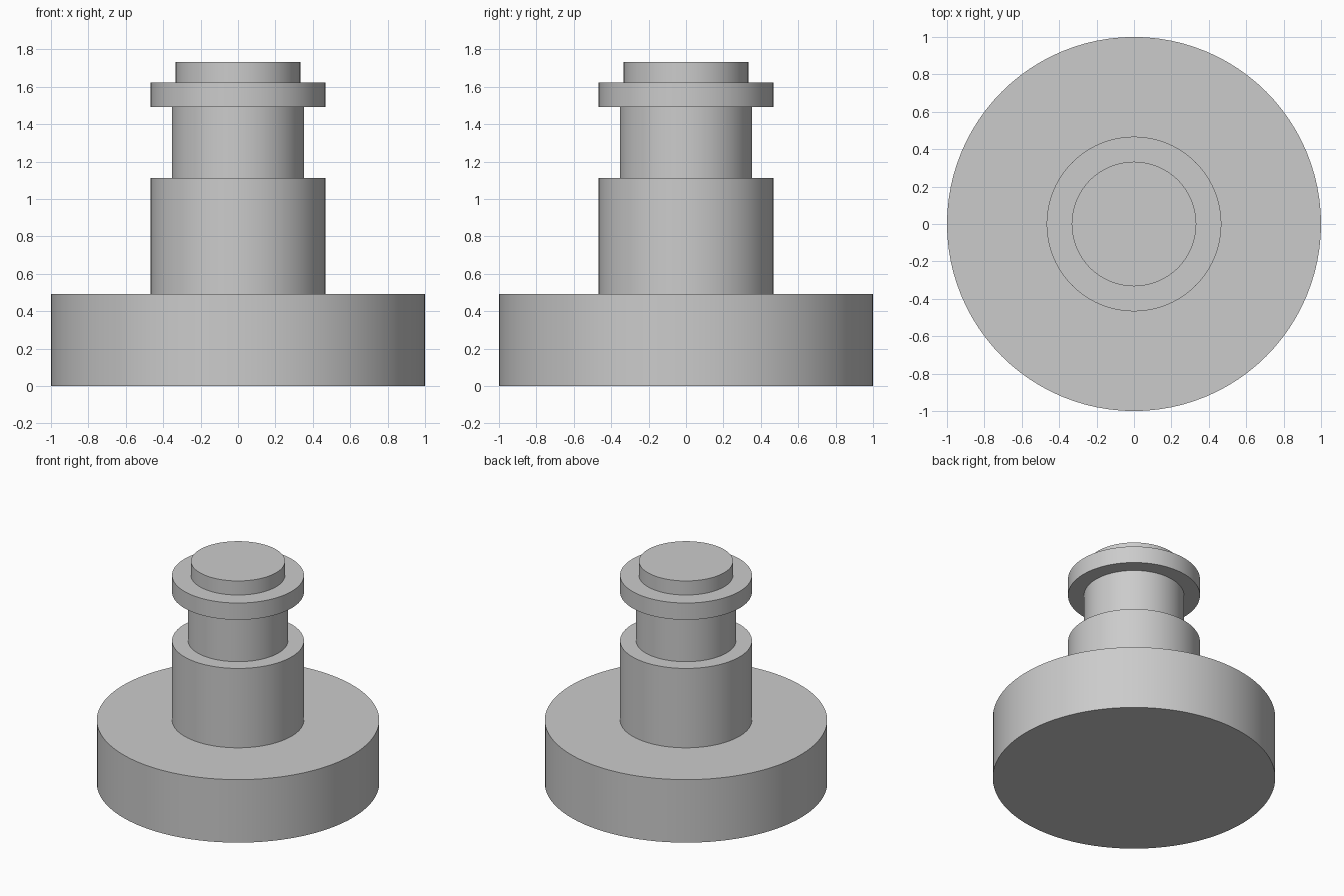
import bpy
import bmesh
import math
from mathutils import Matrix, Vector

cube = bpy.data.objects.get("Cube")
if cube:
    bpy.data.objects.remove(cube, do_unlink=True)

# Single grey finish
grey = bpy.data.materials.new("light_grey")
grey.use_nodes = True
colour = (0.6, 0.6, 0.6, 1.0)
grey.diffuse_color = colour
grey.node_tree.nodes["Principled BSDF"].inputs["Base Color"].default_value = colour

# Turned profile (radius, height): base disc, shoulder, neck, collar, cap
steps = [(1.0, 0.492), (0.467, 1.112), (0.354, 1.492), (0.467, 1.623), (0.333, 1.733)]
profile = [Vector((0, 0, 0))]
bottom = 0.0
for radius, top in steps:
    profile += [Vector((radius, 0, bottom)), Vector((radius, 0, top))]
    bottom = top
profile.append(Vector((0, 0, bottom)))

# Spin the profile into one closed solid
bm = bmesh.new()
verts = [bm.verts.new(p) for p in profile]
edges = [bm.edges.new(pair) for pair in zip(verts, verts[1:])]
bmesh.ops.spin(bm, geom=verts + edges, cent=(0, 0, 0), axis=(0, 0, 1),
               angle=math.tau, steps=96, use_merge=True)
bmesh.ops.remove_doubles(bm, verts=bm.verts, dist=0.0001)
bmesh.ops.recalc_face_normals(bm, faces=bm.faces)

mesh = bpy.data.meshes.new("stepped_spigot")
bm.to_mesh(mesh)
bm.free()
mesh.materials.append(grey)
spigot = bpy.data.objects.new("stepped_spigot", mesh)
bpy.context.collection.objects.link(spigot)

# Smooth walls with crisp step edges
bpy.ops.object.select_all(action="DESELECT")
spigot.select_set(True)
bpy.context.view_layer.objects.active = spigot
bpy.ops.object.shade_smooth_by_angle(angle=math.radians(30))
